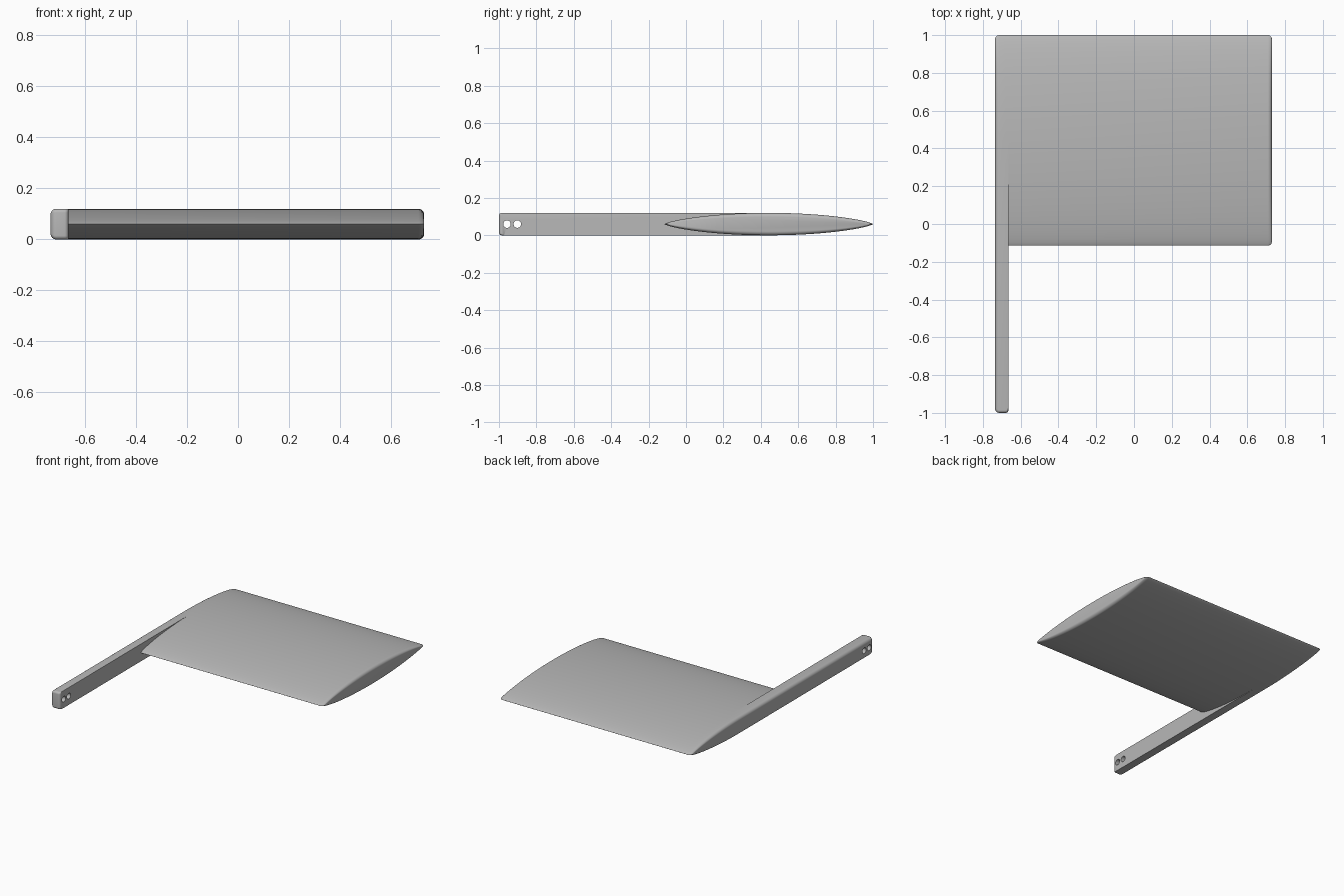
import bpy, bmesh
from math import sin, cos, pi
from mathutils import Matrix

cube = bpy.data.objects.get("Cube")
if cube:
    bpy.data.objects.remove(cube, do_unlink=True)

# Main dimensions
LEFT, RIGHT, INNER = 0.73, -0.735, -0.665
HALF_T = 0.06            # half thickness
CHORD_C, CHORD_H = 0.4425, 0.5575
FILLET = 0.022
NOSE_R = 0.015
STEPS = 6

grey = bpy.data.materials.new("satin grey")
grey.use_nodes = True
colour = (0.48, 0.48, 0.48, 1)
grey.diffuse_color = colour
grey.node_tree.nodes["Principled BSDF"].inputs["Base Color"].default_value = colour


def lens_point(a):
    """Point on the blade section, a = 0 at the rear edge."""
    s = sin(a)
    z = HALF_T * abs(s) ** 1.45 * (1 if s >= 0 else -1)
    return CHORD_C + CHORD_H * cos(a), z


def scaled(outline, inset):
    """Shrink an outline about its middle by the given inset."""
    ys = [p[0] for p in outline]
    mid, half = (max(ys) + min(ys)) / 2, (max(ys) - min(ys)) / 2
    return [(mid + (y - mid) * (1 - inset / half), z * (1 - inset / HALF_T))
            for y, z in outline]


def loft(name, sections, cap_start=True, cap_end=True):
    """Skin a list of (x, outline) sections."""
    bm = bmesh.new()
    rings = [[bm.verts.new((x, y, z + HALF_T)) for y, z in outline]
             for x, outline in sections]
    for a, b in zip(rings, rings[1:]):
        for i in range(len(a)):
            j = (i + 1) % len(a)
            bm.faces.new((a[i], a[j], b[j], b[i]))
    if cap_start:
        bm.faces.new(rings[0][::-1])
    if cap_end:
        bm.faces.new(rings[-1])
    bmesh.ops.recalc_face_normals(bm, faces=bm.faces[:])
    mesh = bpy.data.meshes.new(name)
    bm.to_mesh(mesh)
    bm.free()
    mesh.materials.append(grey)
    obj = bpy.data.objects.new(name, mesh)
    bpy.context.collection.objects.link(obj)
    return obj


def filleted_end(x_end, direction, outline):
    """Sections that round an end over, from full size to the cap."""
    result = []
    for k in range(STEPS + 1):
        a = pi / 2 * k / STEPS
        x = x_end - direction * FILLET * (1 - sin(a))
        result.append((x, scaled(outline, FILLET * (1 - cos(a)))))
    return result


def smooth(obj):
    bpy.ops.object.select_all(action="DESELECT")
    obj.select_set(True)
    bpy.context.view_layer.objects.active = obj
    bpy.ops.object.shade_smooth_by_angle(angle=pi / 6)


# Blade: full lens section, open where it joins the arm
lens = [lens_point(2 * pi * k / 96) for k in range(96)]
blade = loft("blade", [(INNER, lens)] + filleted_end(LEFT, 1, lens), cap_start=False)
# Orient the skin outwards although one end is open
bm = bmesh.new()
bm.from_mesh(blade.data)
bm.faces.ensure_lookup_table()
if max(bm.faces, key=lambda f: f.calc_center_median().x).normal.x < 0:
    bmesh.ops.reverse_faces(bm, faces=bm.faces[:])
bm.to_mesh(blade.data)
bm.free()

# Arm: rear half of the lens running forward as a straight bar
upper = [lens_point(pi / 2 * k / 24) for k in range(25)]
for k in range(STEPS + 1):
    a = pi / 2 * k / STEPS
    upper.append((-1 + NOSE_R * (1 - sin(a)), HALF_T - NOSE_R * (1 - cos(a))))
lower = [(y, -z) for y, z in upper[:0:-1]]
bar = upper + lower

inner_end = []
for k in range(STEPS + 1):
    a = pi / 2 * k / STEPS
    shift = NOSE_R * (1 - cos(a))
    rounded = [(y + shift if y < -0.9 else y, z) for y, z in bar]
    inner_end.append((INNER - NOSE_R * (1 - sin(a)), rounded))
outer_end = filleted_end(RIGHT, -1, bar)[::-1]
arm = loft("mounting_arm", outer_end + inner_end)

# Two mounting holes through the arm
cutter_mesh = bpy.data.meshes.new("hole_cutter")
bm = bmesh.new()
for y in (-0.957, -0.902):
    place = Matrix.Translation((-0.7, y, HALF_T)) @ Matrix.Rotation(pi / 2, 4, "Y")
    bmesh.ops.create_cone(bm, cap_ends=True, segments=32, radius1=0.02,
                          radius2=0.02, depth=0.2, matrix=place)
bm.to_mesh(cutter_mesh)
bm.free()
cutter_mesh.materials.append(grey)
cutter = bpy.data.objects.new("hole_cutter", cutter_mesh)
bpy.context.collection.objects.link(cutter)
cutter.hide_render = True

cut = arm.modifiers.new("holes", "BOOLEAN")
cut.operation = "DIFFERENCE"
cut.solver = "EXACT"
cut.object = cutter
bpy.context.view_layer.objects.active = arm
bpy.ops.object.modifier_apply(modifier=cut.name)
bpy.data.objects.remove(cutter, do_unlink=True)

smooth(blade)
smooth(arm)
